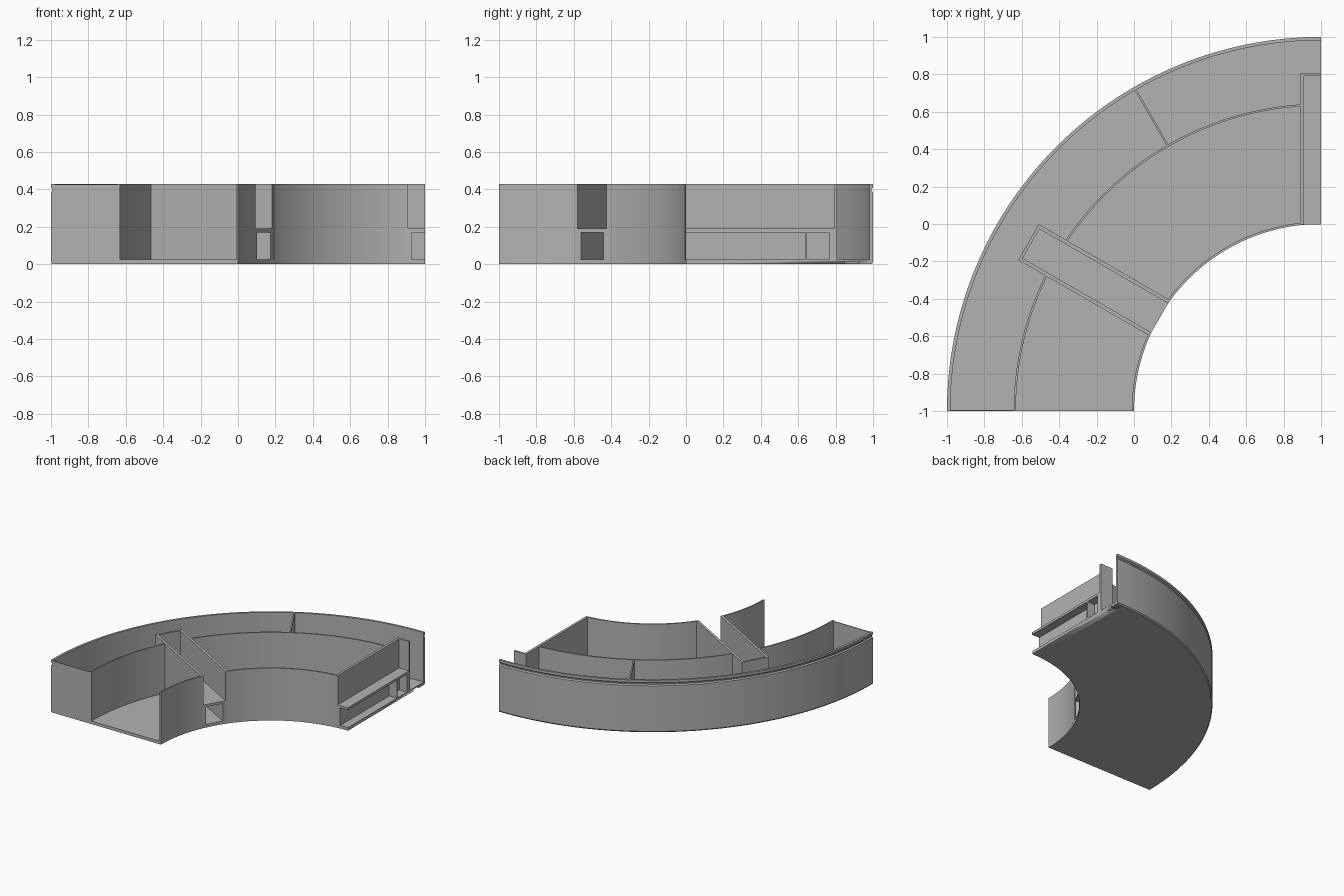
import bpy
import bmesh
from math import radians, degrees, asin, cos, sin
from mathutils import Matrix, Vector

cube = bpy.data.objects.get("Cube")
if cube:
    bpy.data.objects.remove(cube, do_unlink=True)

grey = bpy.data.materials.new("plain grey")
grey.use_nodes = True
grey.diffuse_color = (0.45, 0.45, 0.45, 1)
grey.node_tree.nodes["Principled BSDF"].inputs["Base Color"].default_value = (0.45, 0.45, 0.45, 1)

PIVOT = Vector((1, -1, 0))   # centre of all the arcs
TOP, FLOOR = 0.43, 0.025
HALF = 0.11                  # half width of a radial channel
INNER, MIDDLE, OUTER = 1.0, 1.64, 2.0


def finish(name, bm):
    bmesh.ops.recalc_face_normals(bm, faces=bm.faces)
    mesh = bpy.data.meshes.new(name)
    bm.to_mesh(mesh)
    bm.free()
    mesh.materials.append(grey)
    obj = bpy.data.objects.new(name, mesh)
    bpy.context.collection.objects.link(obj)
    bpy.ops.object.select_all(action="DESELECT")
    obj.select_set(True)
    bpy.context.view_layer.objects.active = obj
    bpy.ops.object.shade_smooth_by_angle(angle=radians(30))
    return obj


def sweep(name, profile, start, end):
    """Sweep a closed (radius, height) profile between two angles."""
    bm = bmesh.new()
    steps = max(8, round(end - start))
    rings = []
    for i in range(steps + 1):
        a = radians(start + (end - start) * i / steps)
        rings.append([bm.verts.new(PIVOT + Vector((r * cos(a), r * sin(a), z)))
                      for r, z in profile])
    n = len(profile)
    for p, q in zip(rings, rings[1:]):
        for j in range(n):
            k = (j + 1) % n
            bm.faces.new((p[j], p[k], q[k], q[j]))
    bm.faces.new(rings[0])
    bm.faces.new(rings[-1])
    return finish(name, bm)


def band(name, r0, r1, z0, z1, start, end):
    return sweep(name, [(r0, z0), (r1, z0), (r1, z1), (r0, z1)], start, end)


def block(name, angle, r, w, z):
    """Box given by radial, sideways and height ranges, turned to an angle."""
    bm = bmesh.new()
    bmesh.ops.create_cube(bm, size=1)
    size = [b - a for a, b in (r, w, z)]
    mid = [(a + b) / 2 for a, b in (r, w, z)]
    place = (Matrix.Translation(PIVOT) @ Matrix.Rotation(radians(angle), 4, "Z")
             @ Matrix.Translation(mid) @ Matrix.Diagonal((*size, 1)))
    bm.transform(place)
    return finish(name, bm)


def clear_of_channel(r):
    return degrees(asin((HALF - 0.005) / r))


# Floor with short notches under both ends
floor = sweep("floor", [(INNER, 0), (1.992, 0), (OUTER, 0.01), (OUTER, FLOOR), (INNER, FLOOR)], 90, 180)
for angle, r in ((180, (1.25, 1.32)), (180, (1.77, 1.84)), (90, (1.85, 1.92))):
    cutter = block("notch_cutter", angle, r, (-0.05, 0.05), (-0.02, 0.015))
    cutter.hide_render = True
    mod = floor.modifiers.new("notch", "BOOLEAN")
    mod.operation = "DIFFERENCE"
    mod.solver = "EXACT"
    mod.object = cutter
    bpy.context.view_layer.objects.active = floor
    bpy.ops.object.modifier_apply(modifier=mod.name)
    bpy.data.objects.remove(cutter, do_unlink=True)

# Outer wall with a fine groove below the rim
sweep("outer_wall", [(1.982, FLOOR), (OUTER, FLOOR), (OUTER, 0.385), (1.991, 0.393),
                     (1.991, 0.402), (OUTER, 0.41), (OUTER, TOP), (1.982, TOP)], 90, 180)

# Inner and middle walls, interrupted by the channels
for name, r0, r1 in (("inner_wall", INNER, 1.012), ("middle_wall", 1.632, MIDDLE + 0.003)):
    gap = clear_of_channel(r0)
    band(name + "_front", r0, r1, FLOOR, TOP, 150 + gap, 180)
    band(name + "_back", r0, r1, FLOOR, TOP, 90 + gap, 150 - gap)

# Closing wall and radial divider of the outer compartment
block("end_wall", 180, (MIDDLE, 1.985), (-0.006, 0), (FLOOR, 0.425))
block("divider", 120, (MIDDLE, 1.985), (-0.005, 0.005), (FLOOR, TOP))


def channel(name, angle, sides):
    """Radial channel: open trough above a shelf, with cells below it."""
    start, end = 0.996, 1.806
    low, high = 0.17, 0.19
    reach = (-HALF if -1 in sides else 0, HALF if 1 in sides else 0)
    for s in sides:
        tag = name + ("_left" if s > 0 else "_right")
        for part, inner, z in (("_lower_side", 0.07, (FLOOR, low)), ("_upper_side", 0.09, (high, TOP))):
            block(tag + part, angle, (start, end), sorted((s * inner, s * HALF)), z)
    inside = [w * 0.09 / HALF for w in reach]
    lower = [w * 0.07 / HALF for w in reach]
    block(name + "_shelf", angle, (start, end), reach, (low, high))
    block(name + "_upper_end", angle, (1.79, end), inside, (high, TOP))
    block(name + "_lower_end", angle, (1.766, end), lower, (FLOOR, low))
    block(name + "_post", angle, (1.635, 1.645), lower, (FLOOR, low))


channel("middle_channel", 150, (-1, 1))
channel("end_channel", 90, (1,))
